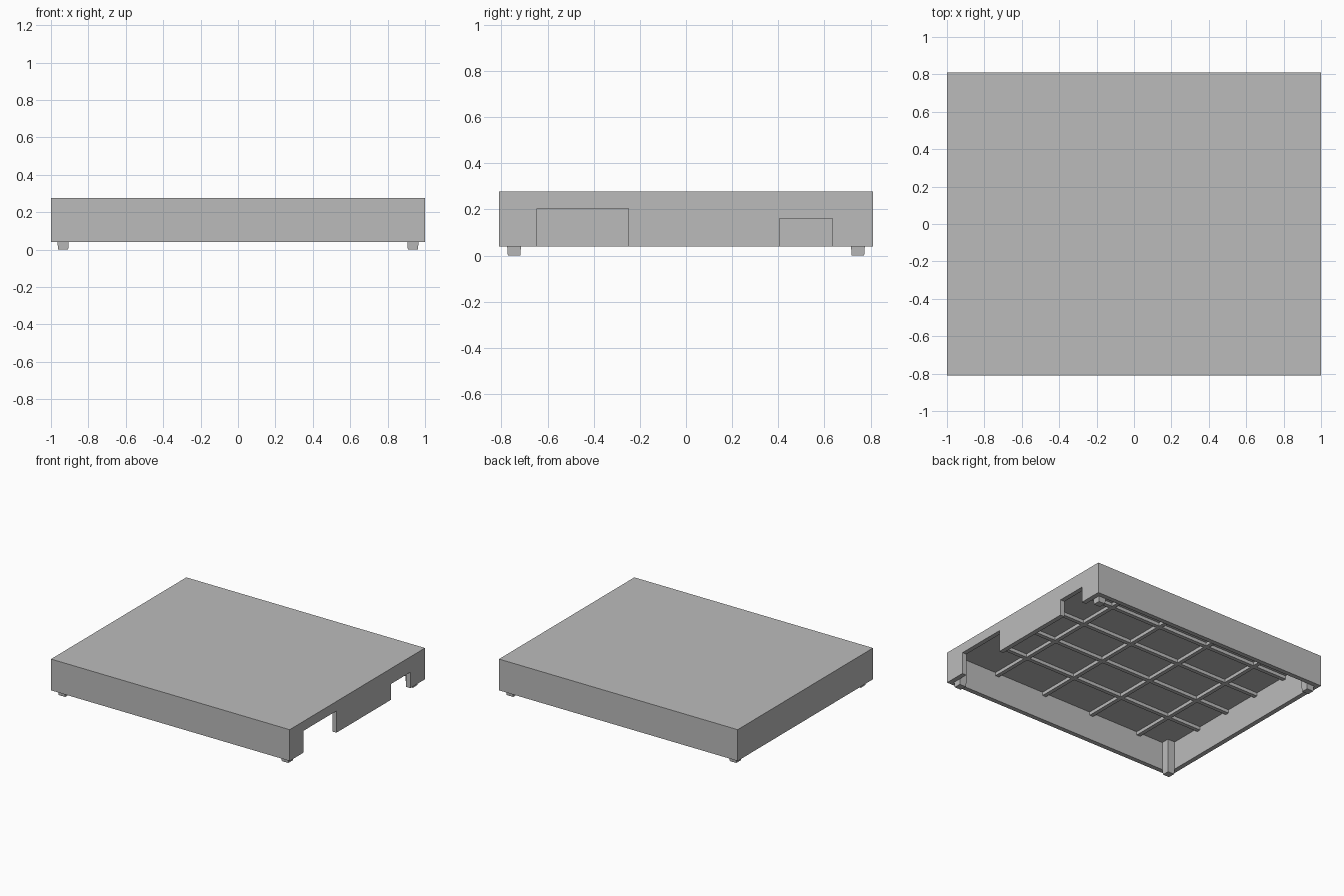
import bpy
import bmesh
from mathutils import Vector

if "Cube" in bpy.data.objects:
    bpy.data.objects.remove(bpy.data.objects["Cube"])

grey = bpy.data.materials.new("plain_grey")
grey.use_nodes = True
GREY = (0.5, 0.5, 0.5, 1)
grey.diffuse_color = GREY
grey.node_tree.nodes["Principled BSDF"].inputs["Base Color"].default_value = GREY

HALF_X, HALF_Y = 1.0, 0.81
RIM, CEILING, TOP = 0.04, 0.255, 0.277
WALL = 0.035
IN_X, IN_Y = HALF_X - WALL, HALF_Y - WALL


def box(name, low, high, taper=1.0):
    """Box between two corners; taper scales its bottom face."""
    low, high = Vector(low), Vector(high)
    centre, size = (low + high) / 2, high - low
    bm = bmesh.new()
    bmesh.ops.create_cube(bm, size=1)
    for v in bm.verts:
        if v.co.z < 0:
            v.co.x *= taper
            v.co.y *= taper
        v.co = centre + v.co * size
    mesh = bpy.data.meshes.new(name)
    bm.to_mesh(mesh)
    bm.free()
    mesh.materials.append(grey)
    obj = bpy.data.objects.new(name, mesh)
    bpy.context.collection.objects.link(obj)
    return obj


def cut(target, cutter):
    """Subtract the cutter from the target and discard it."""
    cutter.hide_render = True
    mod = target.modifiers.new("cut", "BOOLEAN")
    mod.operation, mod.solver, mod.object = "DIFFERENCE", "EXACT", cutter
    bpy.context.view_layer.objects.active = target
    bpy.ops.object.modifier_apply(modifier=mod.name)
    bpy.data.objects.remove(cutter)


# Hollow cover, open underneath
cover = box("cover", (-HALF_X, -HALF_Y, RIM), (HALF_X, HALF_Y, TOP))
cut(cover, box("hollow", (-IN_X, -IN_Y, 0), (IN_X, IN_Y, CEILING)))

# Two openings in the left side wall
for y0, y1, height in ((-0.645, -0.25, 0.205), (0.405, 0.635, 0.16)):
    cut(cover, box("opening", (IN_X - 0.02, y0, 0), (HALF_X + 0.1, y1, height)))

# Stiffening ribs under the top, stopping short of the wall with openings
RIB, RIB_LOW = 0.015, 0.23
for i in range(4):
    y = (i - 1.5) * 0.305
    box("long_rib", (-IN_X, y - RIB, RIB_LOW), (0.78, y + RIB, CEILING))
    x = -0.69 + i * 0.423
    box("cross_rib", (x - RIB, -IN_Y, RIB_LOW), (x + RIB, IN_Y, CEILING))

# Corner posts with slightly tapered feet
POST = 0.06
for sx in (-1, 1):
    for sy in (-1, 1):
        xs = sorted((sx * IN_X, sx * (IN_X - POST)))
        ys = sorted((sy * IN_Y, sy * (IN_Y - POST)))
        box("corner_post", (xs[0], ys[0], RIM), (xs[1], ys[1], CEILING))
        box("foot", (xs[0], ys[0], 0), (xs[1], ys[1], RIM), taper=0.9)
